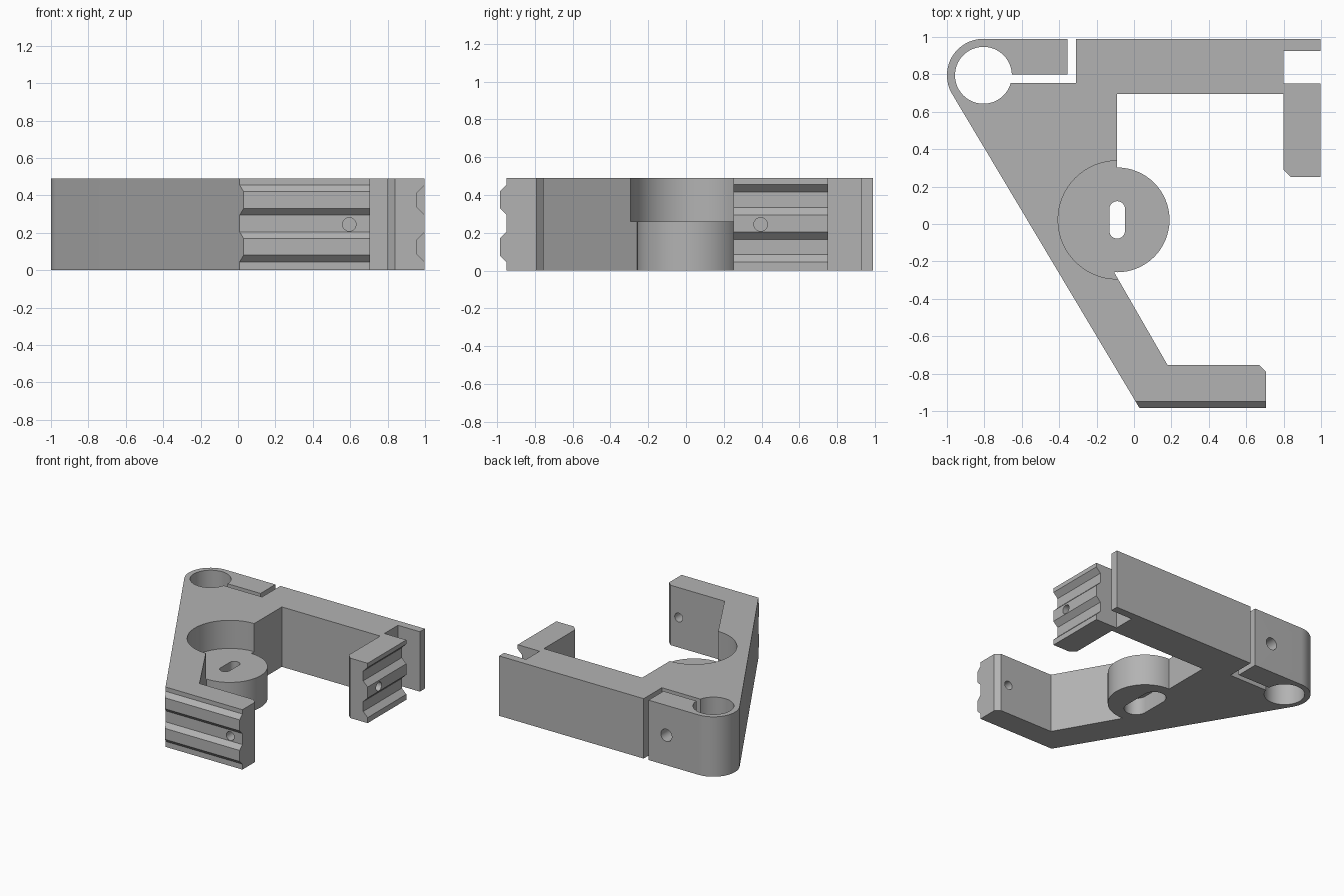
import bpy
import bmesh
from math import sin, cos, pi, radians
from mathutils import Matrix, Vector

cube = bpy.data.objects.get("Cube")
if cube:
    bpy.data.objects.remove(cube, do_unlink=True)

H = 0.49            # thickness of the bracket
MID = H / 2
RING = (-0.805, 0.795)
LUG = (-0.09, 0.022)

grey = bpy.data.materials.new("grey_plastic")
grey.use_nodes = True
colour = (0.45, 0.45, 0.45, 1)
grey.diffuse_color = colour
grey.node_tree.nodes["Principled BSDF"].inputs["Base Color"].default_value = colour


def arc(centre, r, start, end, n):
    """Points on an arc, angles in degrees."""
    angles = [radians(start + (end - start) * i / n) for i in range(n + 1)]
    return [(centre[0] + r * cos(a), centre[1] + r * sin(a)) for a in angles]


def circle(centre, r, n=64):
    return arc(centre, r, 0, 360, n)[:-1]


def stadium(centre, r, half):
    x, y = centre
    return arc((x, y + half), r, 0, 180, 16) + arc((x, y - half), r, 180, 360, 16)


def rect(x0, x1, y0, y1):
    return [(x0, y0), (x1, y0), (x1, y1), (x0, y1)]


def prism(name, points, low, high, axis="Z"):
    """Extrude a profile along an axis; X uses (y, z) points, Y uses (x, z)."""
    place = {"Z": lambda u, v: (u, v, low),
             "X": lambda u, v: (low, u, v),
             "Y": lambda u, v: (u, low, v)}[axis]
    shift = {"Z": (0, 0, 1), "X": (1, 0, 0), "Y": (0, 1, 0)}[axis]
    bm = bmesh.new()
    face = bm.faces.new([bm.verts.new(place(u, v)) for u, v in points])
    grown = bmesh.ops.extrude_face_region(bm, geom=[face])["geom"]
    bmesh.ops.translate(bm, vec=Vector(shift) * (high - low),
                        verts=[g for g in grown if isinstance(g, bmesh.types.BMVert)])
    bmesh.ops.recalc_face_normals(bm, faces=bm.faces)
    mesh = bpy.data.meshes.new(name)
    bm.to_mesh(mesh)
    bm.free()
    mesh.materials.append(grey)
    obj = bpy.data.objects.new(name, mesh)
    bpy.context.collection.objects.link(obj)
    return obj


def combine(target, other, operation):
    mod = target.modifiers.new(operation, "BOOLEAN")
    mod.operation = operation
    mod.solver = "EXACT"
    mod.object = other
    bpy.context.view_layer.objects.active = target
    bpy.ops.object.modifier_apply(modifier=mod.name)
    bpy.data.objects.remove(other, do_unlink=True)


def cut(name, points, low, high, axis="Z"):
    combine(bracket, prism(name, points, low, high, axis), "DIFFERENCE")


# Main bracket outline: ring end, diagonal arm, front jaw, back beam, side jaw
outline = arc(RING, 0.195, 90, 210.7, 28) + [
    (0.03, -0.985), (0.705, -0.985), (0.705, -0.79), (0.67, -0.755),
    (0.18, -0.755), (-0.105, -0.26), (-0.09, 0.02), (-0.09, 0.695),
    (0.80, 0.695), (0.80, 0.29), (0.84, 0.25), (0.998, 0.25), (0.998, 0.75),
    (0.80, 0.75), (0.80, 0.925), (0.998, 0.925), (0.998, 0.99)]
bracket = prism("clamp_bracket", outline, 0, H)

# Round mounting lug with the pocket above it and a stepped slot
combine(bracket, prism("lug", circle(LUG, 0.28), 0, H), "UNION")
cut("lug_pocket", circle(LUG, 0.316), 0.26, 1)
cut("lug_slot", stadium(LUG, 0.042, 0.058), -1, 1)
cut("lug_slot_recess", stadium(LUG, 0.09, 0.105), -1, 0.14)

# Split ring: bore and L-shaped slit
cut("ring_bore", circle(RING, 0.152), -1, 1)
cut("slit_long", rect(-0.75, -0.31, 0.755, 0.798), -1, 1)
cut("slit_short", rect(-0.355, -0.31, 0.76, 1.2), -1, 1)

# Front jaw: two ridges left between three cut channels
y_in, y_out, slope = -0.95, -1.0, 0.05
for low, high in ((-0.3, 0.045), (0.205, 0.295), (0.455, 0.8)):
    cut("front_channel", [(y_in, low), (y_in, high), (y_out, high + slope),
                          (y_out, low - slope)], -0.5, 1.2, "X")

# Side jaw: two matching grooves
for z in (0.125, 0.375):
    cut("side_groove", [(0.958, z - 0.04), (0.958, z + 0.04), (1.008, z + 0.09),
                        (1.008, z - 0.09)], 0.1, 0.8, "Y")

# Screw holes through the jaws and the clamp
cut("front_jaw_hole", circle((0.595, MID), 0.036, 32), -1.2, -0.6, "Y")
cut("side_jaw_hole", circle((0.395, MID), 0.036, 32), 0.7, 1.2, "X")
cut("clamp_hole", circle((-0.515, MID), 0.05, 32), 0.78, 1.2, "Y")
cut("clamp_pilot_hole", circle((-0.515, MID), 0.036, 32), 0.5, 0.78, "Y")

# Smooth the round walls, keep the edges crisp
bpy.ops.object.select_all(action="DESELECT")
bracket.select_set(True)
bpy.context.view_layer.objects.active = bracket
bpy.ops.object.shade_smooth_by_angle(angle=radians(25))
